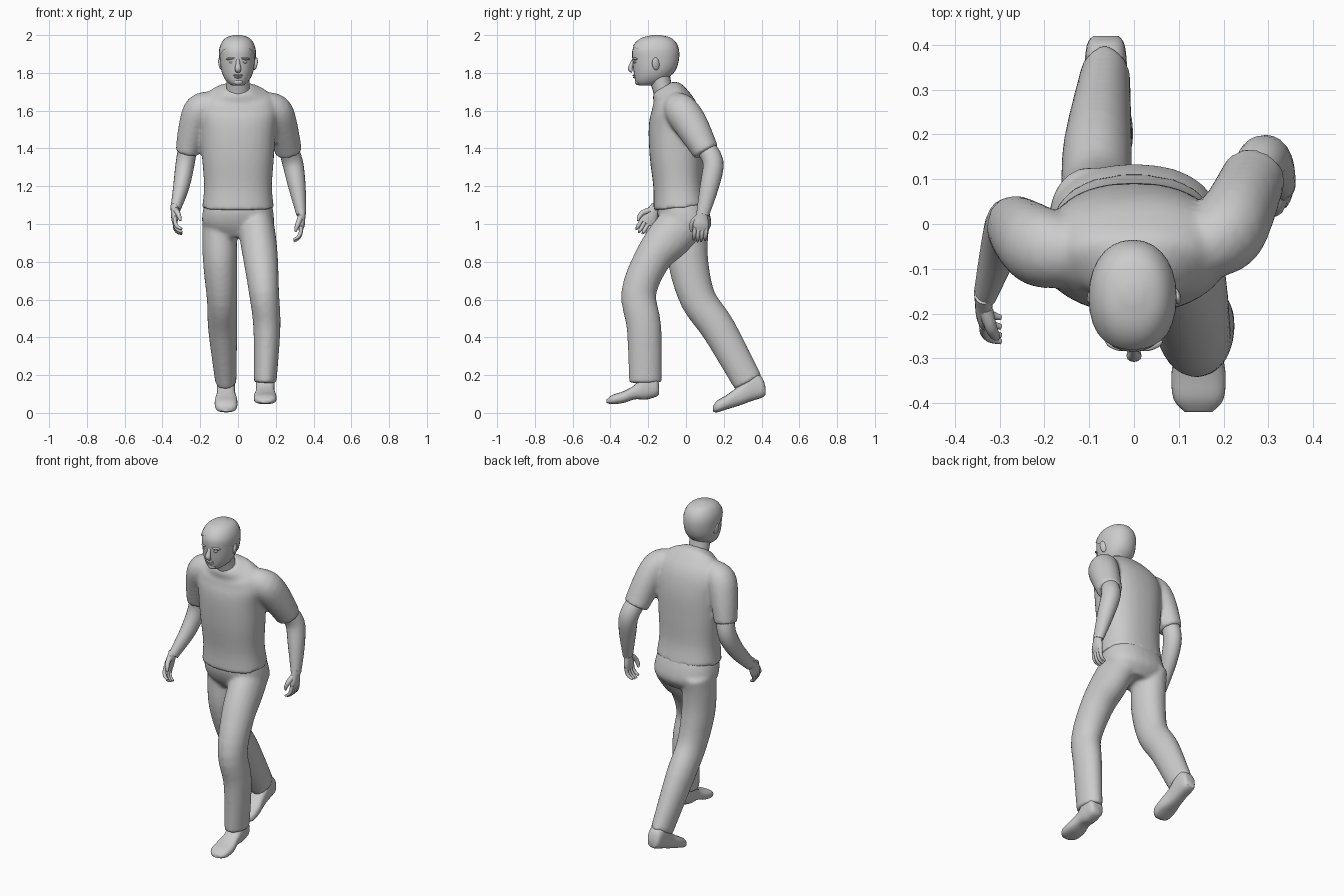
import bpy, bmesh, math
from mathutils import Vector as V

if "Cube" in bpy.data.objects:
    bpy.data.objects.remove(bpy.data.objects["Cube"])


def curve(st, steps):
    """Catmull-Rom interpolation of station tuples."""
    out = []
    for i in range(len(st) - 1):
        a, b, c, d = (st[max(i - 1, 0)], st[i], st[i + 1], st[min(i + 2, len(st) - 1)])
        for k in range(steps):
            t = k / steps
            out.append([0.5 * (2 * q + (r - p) * t + (2 * p - 5 * q + 4 * r - s) * t * t
                        + (3 * q - p - 3 * r + s) * t ** 3) for p, q, r, s in zip(a, b, c, d)])
    return out + [list(st[-1])]


def tube(name, stations, n=20, power=2.0, ref=(1, 0, 0), axis=None, steps=4):
    """Loft of superellipse rings; station = (x, y, z, radius along ref, other radius)."""
    st = curve(stations, steps)
    bm = bmesh.new()
    rings = []
    for i, s in enumerate(st):
        c = V(s[:3])
        t = V(axis) if axis else V(st[min(i + 1, len(st) - 1)][:3]) - V(st[max(i - 1, 0)][:3])
        t.normalize()
        u = V(ref) - t * t.dot(V(ref))
        u.normalize()
        v = t.cross(u)
        ring = []
        for k in range(n):
            a = math.tau * k / n
            ca, sa = math.cos(a), math.sin(a)
            ca = math.copysign(abs(ca) ** (2 / power), ca)
            sa = math.copysign(abs(sa) ** (2 / power), sa)
            ring.append(bm.verts.new(c + u * ca * s[3] + v * sa * s[4]))
        rings.append(ring)
    for r0, r1 in zip(rings, rings[1:]):
        for k in range(n):
            bm.faces.new((r0[k], r0[(k + 1) % n], r1[(k + 1) % n], r1[k]))
    bm.faces.new(rings[0][::-1])
    bm.faces.new(rings[-1])
    bmesh.ops.recalc_face_normals(bm, faces=bm.faces)
    me = bpy.data.meshes.new(name)
    bm.to_mesh(me)
    bm.free()
    ob = bpy.data.objects.new(name, me)
    bpy.context.collection.objects.link(ob)
    return ob


def ball(name, loc, size, rot=(0, 0, 0)):
    bpy.ops.mesh.primitive_uv_sphere_add(segments=16, ring_count=10, location=loc, rotation=rot)
    ob = bpy.context.object
    ob.name, ob.scale = name, size
    return ob


def join(name, obs):
    bpy.ops.object.select_all(action='DESELECT')
    for o in obs:
        o.select_set(True)
    bpy.context.view_layer.objects.active = obs[0]
    bpy.ops.object.join()
    obs[0].name = name
    return obs[0]


def blend(ob, voxel=0.011, iterations=6):
    """Fuse overlapping lofts into one soft garment."""
    m = ob.modifiers.new("fuse", 'REMESH')
    m.mode, m.voxel_size, m.use_smooth_shade = 'VOXEL', voxel, True
    s = ob.modifiers.new("soften", 'SMOOTH')
    s.factor, s.iterations = 0.5, iterations


# Shirt: body and two sleeves
body = tube("shirt", [
    (0, -.03, 1.085, .190, .143), (0, -.04, 1.2, .180, .133), (0, -.05, 1.36, .191, .142),
    (0, -.055, 1.5, .20, .143), (0, -.062, 1.6, .21, .128), (0, -.085, 1.67, .18, .10),
    (0, -.108, 1.705, .115, .08), (0, -.12, 1.725, .07, .06)], n=32, power=2.35)
sleeve_back = tube("sleeve", [
    (.13, -.06, 1.63, .07, .07), (.20, -.025, 1.60, .085, .09),
    (.235, .03, 1.52, .08, .09), (.268, .108, 1.38, .072, .07)])
sleeve_front = tube("sleeve", [
    (-.13, -.07, 1.63, .07, .075), (-.20, -.055, 1.605, .085, .09),
    (-.24, -.03, 1.51, .076, .085), (-.27, -.003, 1.375, .062, .07)])
blend(join("shirt", [body, sleeve_back, sleeve_front]))

# Trousers: hips, leading leg (+x) and trailing leg (-x)
hips = tube("trousers", [
    (0, -.025, 1.13, .172, .125), (0, -.015, 1.06, .188, .14),
    (0, 0, .99, .185, .132), (0, 0, .93, .12, .09)], n=28, power=2.3, axis=(0, 0, 1))
leg_front = tube("leg", [
    (.095, .01, 1.03, .09, .115), (.105, -.085, .93, .096, .118), (.12, -.178, .815, .092, .098),
    (.138, -.25, .635, .08, .093), (.153, -.222, .45, .072, .092), (.144, -.215, .16, .06, .087)])
leg_back = tube("leg", [
    (-.1, .02, 1.03, .088, .11), (-.098, .01, .92, .092, .107), (-.094, .015, .78, .09, .106),
    (-.085, .065, .60, .08, .096), (-.081, .175, .44, .077, .092), (-.064, .33, .16, .056, .08)])
blend(join("trousers", [hips, leg_front, leg_back]))

# Shoes: station = (y, sole z, top z, half width)
shoes = {
    "front_shoe": (.144, [(-.143, .10, .15, .03), (-.16, .085, .2, .045), (-.215, .07, .215, .05),
                          (-.27, .072, .15, .049), (-.33, .053, .115, .06), (-.39, .046, .095, .056),
                          (-.42, .052, .072, .03)]),
    "back_shoe": (-.063, [(.42, .095, .14, .028), (.40, .08, .19, .042), (.345, .062, .215, .048),
                          (.28, .038, .145, .049), (.22, .02, .098, .06), (.165, .003, .065, .056),
                          (.142, .008, .035, .03)])}
for name, (x, rows) in shoes.items():
    tube(name, [(x, y, (a + b) / 2, w, (b - a) / 2) for y, a, b, w in rows],
         power=2.7, axis=(0, -1, 0))

# Bare arms
tube("back_arm", [(.255, .085, 1.43, .05, .05), (.288, .143, 1.33, .055, .055),
                  (.312, .124, 1.2, .046, .05), (.335, .088, 1.05, .026, .034)])
tube("front_arm", [(-.262, -.01, 1.43, .05, .05), (-.28, .002, 1.32, .05, .056),
                   (-.30, -.055, 1.2, .043, .05), (-.332, -.158, 1.075, .026, .034)])


# Hands: palm, four curled fingers and a thumb
def hand(name, wrist, d, w, n):
    W, d, w, n = V(wrist), V(d).normalized(), V(w).normalized(), V(n)

    def path(pts, r):
        return [(*(W + d * a + w * b + n * c), *q) for (a, b, c), q in zip(pts, r)]
    parts = [tube(name, path([(-.02, 0, 0), (.02, 0, 0), (.06, 0, 0), (.09, 0, .003)],
                             [(.022, .028), (.02, .034), (.018, .042), (.011, .038)]), n=16, ref=n)]
    for i in range(4):
        b = (i - 1.5) * .02
        k = 1 - .1 * abs(i - 1.8)
        parts.append(tube("finger", path(
            [(.075, b, 0), (.08 + .03 * k, b, .003), (.08 + .055 * k, b, .016), (.08 + .07 * k, b, .038)],
            [(.011, .011), (.0105, .0105), (.0095, .0095), (.006, .006)]), n=10, ref=w, steps=3))
    parts.append(tube("thumb", path([(.02, .02, .005), (.05, .045, .015), (.08, .05, .025), (.1, .045, .03)],
                                    [(.016, .016), (.014, .014), (.011, .011), (.006, .006)]),
                      n=10, ref=n, steps=3))
    join(name, parts)


hand("back_hand", (.337, .085, 1.055), (-.03, -.1, -1), (0, -1, .1), (-1, 0, 0))
hand("front_hand", (-.335, -.165, 1.08), (0, -.5, -.85), (0, -.85, .5), (1, 0, 0))

# Neck and head: head row = (z, front y, back y, half width)
tube("neck", [(0, -.105, 1.66, .066, .055), (0, -.128, 1.73, .061, .053), (0, -.15, 1.82, .062, .06)])
rows = [(1.732, -.25, -.17, .028), (1.75, -.266, -.12, .053), (1.78, -.273, -.085, .074),
        (1.82, -.279, -.056, .087), (1.87, -.284, -.042, .092), (1.92, -.284, -.042, .092),
        (1.96, -.262, -.058, .078), (1.985, -.225, -.088, .054), (1.998, -.17, -.14, .015)]


def skull(name, grow):
    return tube(name, [(-.003, (f + b) / 2, z, w + grow, (b - f) / 2 + grow) for z, f, b, w in rows],
                n=28, power=2.15, axis=(0, 0, 1))


skull("head", 0)

# Hair: thicker skull copy cut along a sloping hairline
hair = skull("hair", .005)
bm = bmesh.new()
bm.from_mesh(hair.data)
bmesh.ops.bisect_plane(bm, geom=bm.verts[:] + bm.edges[:] + bm.faces[:], plane_co=(0, -.28, 1.94),
                       plane_no=(0, .16, .22), clear_inner=True)
bm.to_mesh(hair.data)
bm.free()
hair.location.z = .002

# Face
tube("nose", [(0, -.275, 1.875, .009, .008), (0, -.286, 1.85, .011, .01),
              (0, -.295, 1.822, .017, .013), (0, -.283, 1.808, .014, .01)], n=12)
ball("upper_lip", (0, -.274, 1.787, ), (.026, .01, .005))
ball("lower_lip", (0, -.271, 1.777), (.022, .01, .006))
ball("chin", (0, -.256, 1.752), (.026, .015, .016))
for s in (-1, 1):
    ball("brow", (s * .037, -.270, 1.876), (.028, .012, .007), (0, s * .1, s * .3))
    ball("eye", (s * .035, -.268, 1.857), (.014, .011, .007), (0, 0, s * .3))
    ball("ear", (s * .092, -.16, 1.848), (.011, .02, .034), (.15, s * .15, s * .3))

# Smooth shading with crisp hems
bpy.ops.object.select_all(action='SELECT')
bpy.context.view_layer.objects.active = bpy.data.objects["head"]
bpy.ops.object.shade_smooth_by_angle(angle=math.radians(50))
